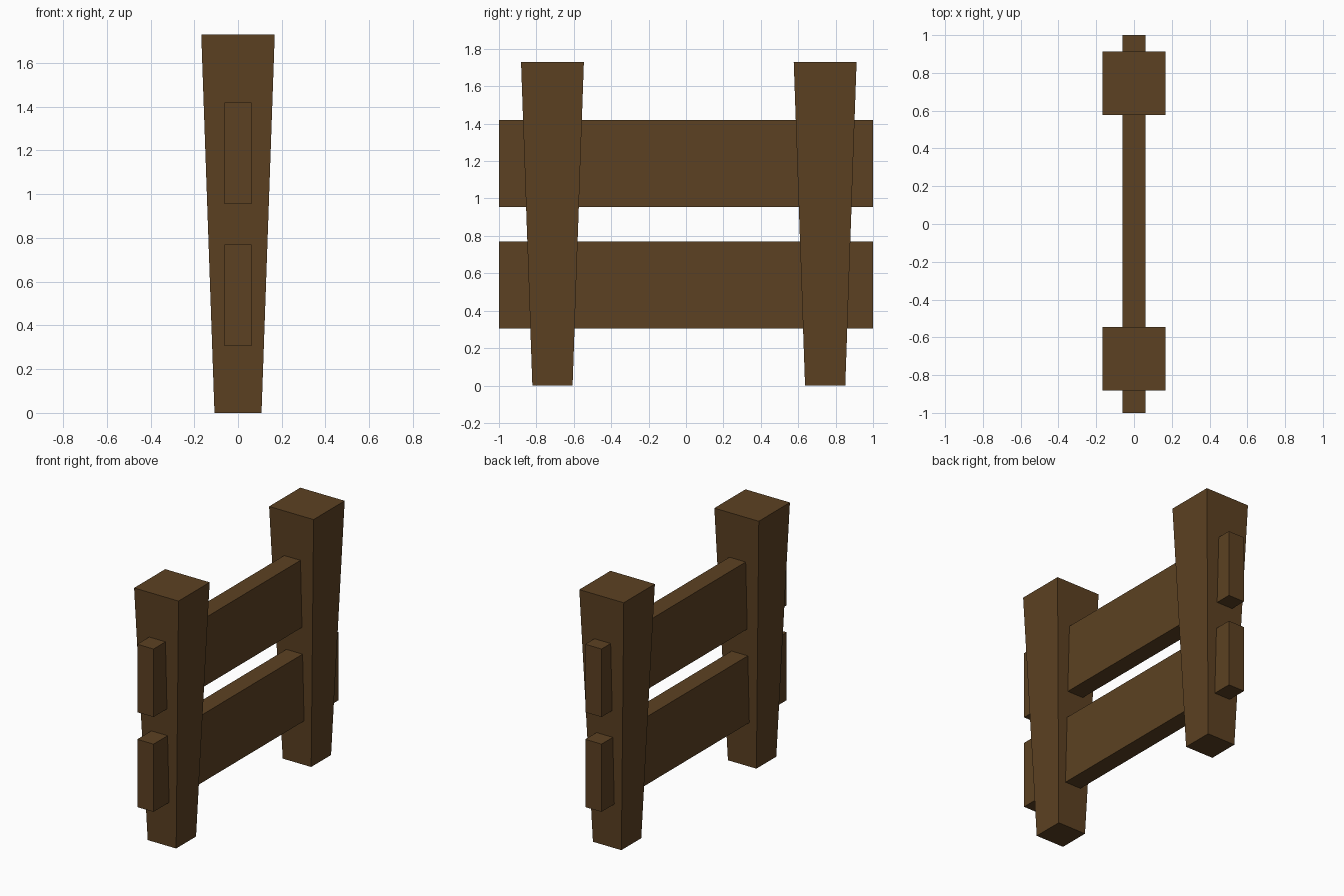
import bpy, bmesh

if "Cube" in bpy.data.objects:
    bpy.data.objects.remove(bpy.data.objects["Cube"])

wood = bpy.data.materials.new("dark_brown_wood")
wood.diffuse_color = (0.107, 0.053, 0.016, 1.0)
wood.use_nodes = True
wood.node_tree.nodes["Principled BSDF"].inputs["Base Color"].default_value = wood.diffuse_color


def block(name, centre, size, bottom_scale=1.0):
    """Box of the given size, its lower end optionally narrowed."""
    bm = bmesh.new()
    bmesh.ops.create_cube(bm, size=1.0)
    for v in bm.verts:
        s = bottom_scale if v.co.z < 0 else 1.0
        v.co.x *= size[0] * s
        v.co.y *= size[1] * s
        v.co.z *= size[2]
    mesh = bpy.data.meshes.new(name)
    bm.to_mesh(mesh)
    bm.free()
    mesh.materials.append(wood)
    obj = bpy.data.objects.new(name, mesh)
    obj.location = centre
    bpy.context.collection.objects.link(obj)
    return obj


# Square posts, tapering towards the ground
height = 1.73
for name, y in (("front_post", -0.714), ("back_post", 0.744)):
    block(name, (0, y, height / 2), (0.336, 0.336, height), 0.215 / 0.336)

# Planks running through both posts
for name, z0, z1 in (("lower_rail", 0.306, 0.769), ("upper_rail", 0.954, 1.419)):
    block(name, (0, 0, (z0 + z1) / 2), (0.123, 2.0, z1 - z0))
